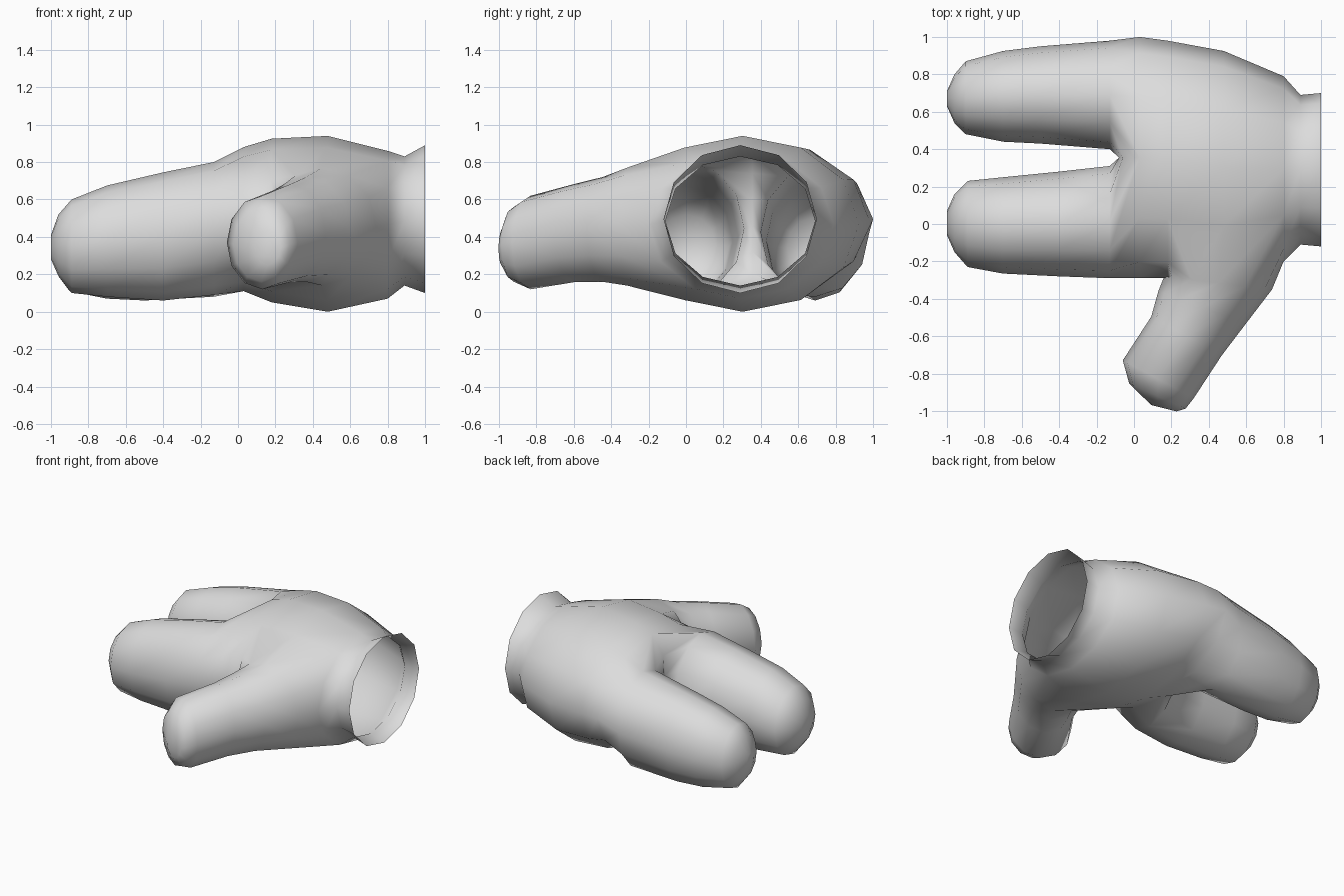
import bpy, bmesh, math
from mathutils import Vector

cube = bpy.data.objects.get("Cube")
if cube:
    bpy.data.objects.remove(cube, do_unlink=True)

SIDES = 12

grey = bpy.data.materials.new("light_grey")
grey.use_nodes = True
grey.diffuse_color = (0.72, 0.72, 0.72, 1)
grey.node_tree.nodes["Principled BSDF"].inputs["Base Color"].default_value = (0.72, 0.72, 0.72, 1)

bm = bmesh.new()


def ring(centre, side, w, h):
    """Upright oval loop; vertex 0 lies along the side direction, vertex 3 on top."""
    angles = [2 * math.pi * i / SIDES for i in range(SIDES)]
    return [bm.verts.new(Vector(centre) + side * (w * math.cos(a)) + Vector((0, 0, h * math.sin(a))))
            for a in angles]


def ring_x(x, y0, y1, z0, z1):
    """Oval loop across the x axis, given its extents."""
    return ring((x, (y0 + y1) / 2, (z0 + z1) / 2), Vector((0, 1, 0)), (y1 - y0) / 2, (z1 - z0) / 2)


def ring_turned(x, y, z, degrees, w, h):
    """Oval loop turned about the vertical."""
    t = math.radians(degrees)
    return ring((x, y, z), Vector((math.cos(t), -math.sin(t), 0)), w, h)


def skin(loops, skip=lambda row, i: False):
    """Quads between successive loops, except where skip says so."""
    for row, (a, b) in enumerate(zip(loops, loops[1:])):
        for i in range(SIDES):
            if not skip(row, i):
                j = (i + 1) % SIDES
                bm.faces.new((a[i], a[j], b[j], b[i]))


def digit(root, loops):
    """Tube growing from a root loop, closed at the tip."""
    skin([root] + loops)
    bm.faces.new(loops[-1])


# Palm with open flared wrist and a hole for the thumb
palm = [ring_x(*r) for r in (
    (1.0, -.12, .70, .10, .89), (.89, -.11, .69, .14, .83), (.8, -.20, .79, .07, .86),
    (.48, -.32, .925, .0, .94), (.18, -.29, .98, .05, .925), (.03, -.29, 1.0, .11, .88))]
skin(palm, skip=lambda row, i: row in (2, 3) and 4 <= i < 8)

# Web column dividing the palm's end into two finger roots
web = [bm.verts.new((x, .355, z)) for x, z in
       ((-.06, .20), (-.08, .32), (-.08, .46), (-.08, .60), (-.06, .74))]
end = palm[-1]
inner_root = web[2:] + end[3:10] + web[:2]
outer_root = end[:4] + web[::-1] + end[9:]

# Fingers
digit(inner_root, [ring_x(*r) for r in (
    (-.13, -.29, .31, .09, .80), (-.4, -.28, .28, .06, .745), (-.7, -.265, .25, .08, .675),
    (-.89, -.23, .23, .10, .60), (-.96, -.15, .16, .19, .52), (-1.0, -.06, .07, .28, .41))])
digit(outer_root, [ring_x(*r) for r in (
    (-.13, .40, .98, .08, .77), (-.5, .43, .95, .06, .70), (-.7, .44, .925, .07, .65),
    (-.9, .48, .87, .11, .58), (-.96, .54, .80, .19, .50), (-1.0, .63, .71, .29, .39))])

# Thumb, splayed forward from the hole in the palm
back, middle, front = palm[2:5]
thumb_root = ([back[6], back[5], back[4], middle[4]] + front[4:9]
              + [middle[8], back[8], back[7]])
digit(thumb_root, [ring_turned(*r) for r in (
    # x, y, z, turn in degrees, half width, half height
    (.45, -.315, .455, 7, .29, .315), (.365, -.445, .44, 20, .25, .28),
    (.28, -.60, .42, 29, .215, .262), (.13, -.83, .37, 28, .215, .25),
    (.125, -.92, .36, 24, .165, .20), (.16, -.985, .34, 14, .07, .09))])

bmesh.ops.recalc_face_normals(bm, faces=bm.faces)
mesh = bpy.data.meshes.new("hand")
bm.to_mesh(mesh)
bm.free()
mesh.materials.append(grey)
hand = bpy.data.objects.new("hand", mesh)
bpy.context.collection.objects.link(hand)

bpy.ops.object.select_all(action="DESELECT")
bpy.context.view_layer.objects.active = hand
hand.select_set(True)
bpy.ops.object.shade_smooth()
